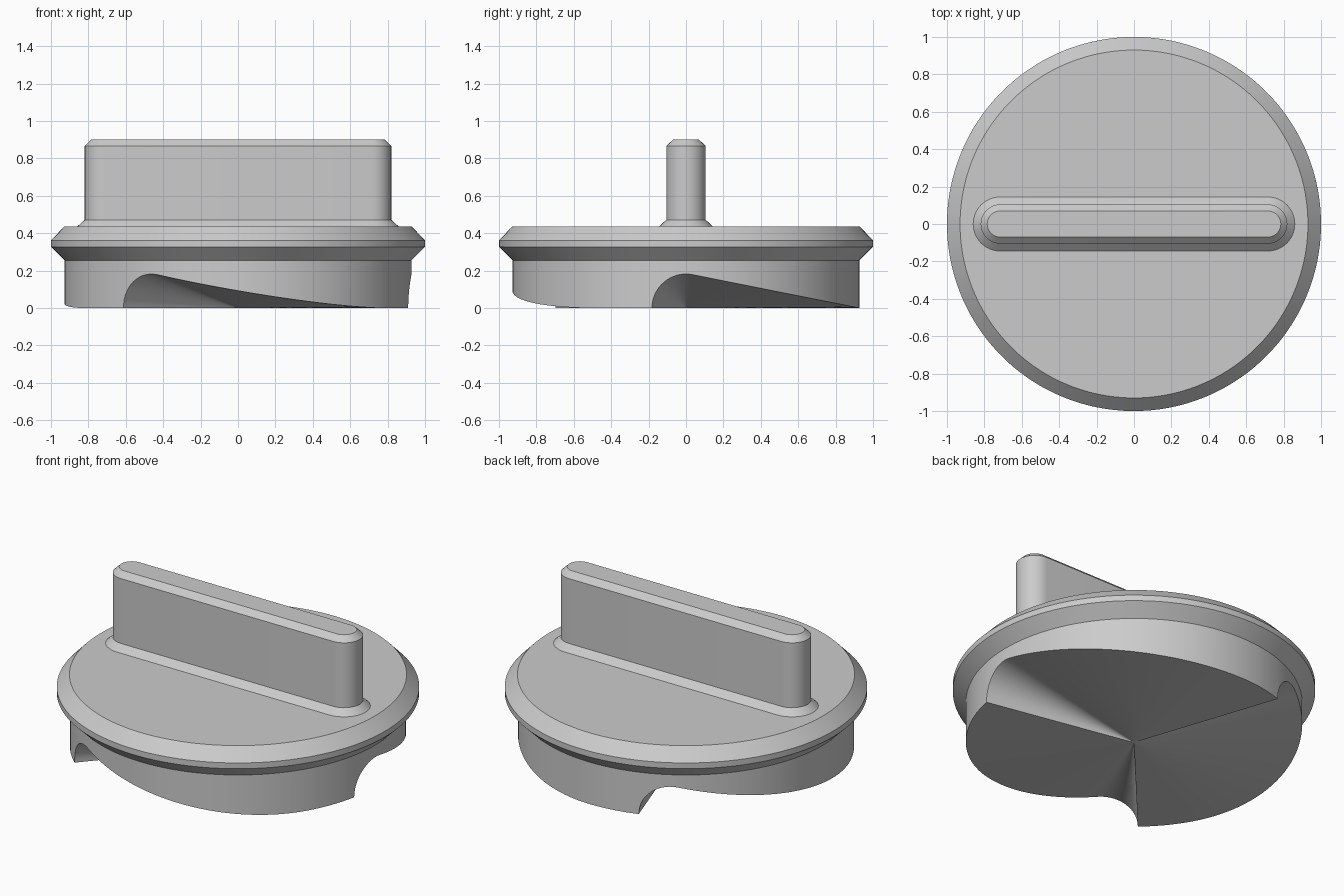
import bpy, bmesh
from math import sin, cos, asin, acos, pi, radians, sqrt

if "Cube" in bpy.data.objects:
    bpy.data.objects.remove(bpy.data.objects["Cube"])

R = 0.928      # radius of the lower plug
RHO = 0.182    # radius of the rounded groove end at the rim


def loft(name, rings, apex_bottom=None, apex_top=None):
    """Skin closed rings listed from bottom to top; cap with an apex fan or one flat face."""
    bm = bmesh.new()
    loops = [[bm.verts.new(p) for p in ring] for ring in rings]
    n = len(loops[0])
    for a, b in zip(loops, loops[1:]):
        for i in range(n):
            j = (i + 1) % n
            bm.faces.new((a[i], a[j], b[j], b[i]))
    for loop, apex in ((loops[0], apex_bottom), (loops[-1], apex_top)):
        if apex is None:
            bm.faces.new(loop)
        else:
            c = bm.verts.new(apex)
            for i in range(n):
                bm.faces.new((loop[i], loop[(i + 1) % n], c))
    bmesh.ops.recalc_face_normals(bm, faces=bm.faces)
    mesh = bpy.data.meshes.new(name)
    bm.to_mesh(mesh)
    bm.free()
    obj = bpy.data.objects.new(name, mesh)
    bpy.context.collection.objects.link(obj)
    bpy.context.view_layer.objects.active = obj
    obj.select_set(True)
    bpy.ops.object.shade_smooth_by_angle(angle=radians(28))
    obj.select_set(False)
    return obj


# One ratchet tooth along the rim: (angle, height)
tangent = acos(RHO / R)
tooth = []
for i in range(15):                                  # rounded steep end
    phi = pi + (tangent - pi) * i / 14
    tooth.append((asin(RHO * cos(phi) / R), RHO * sin(phi)))
start = tooth[-1][0]
slope = RHO / sqrt(R * R - RHO * RHO)
for i in range(1, 33):                               # long ramp
    d = start + (pi / 2 - start) * i / 32
    tooth.append((d, slope * R * (1 - sin(d))))
end = tooth[0][0] + 2 * pi / 3
for i in range(1, 7):                                # flat land
    tooth.append((pi / 2 + (end - pi / 2) * i / 7, 0.0))
rim = [(a + k * 2 * pi / 3, max(h, 0)) for k in range(3) for a, h in tooth]

# Cap body: toothed underside tapering to the centre, plug wall, bevelled flange
rings = [[(R * f * cos(a), R * f * sin(a), h * f) for a, h in rim]
         for f in (0.02, 0.35, 0.7, 1.0)]
for r, z in ((R, 0.255), (1.0, 0.327), (1.0, 0.362), (0.93, 0.435)):
    rings.append([(r * cos(a), r * sin(a), z) for a, h in rim])
loft("cap_body", rings, apex_bottom=(0, 0, 0))


# Grip bar: stadium outline with flared foot and chamfered top
def stadium(r, z, half=0.715, steps=16):
    pts = []
    for side in (0, 1):
        for i in range(steps + 1):
            a = -pi / 2 + side * pi + pi * i / steps
            pts.append(((half if side == 0 else -half) + r * cos(a), r * sin(a), z))
    return pts


loft("grip_bar", [stadium(r, z) for r, z in
                  ((0.145, 0.40), (0.145, 0.435), (0.105, 0.472), (0.105, 0.867), (0.07, 0.90))])
